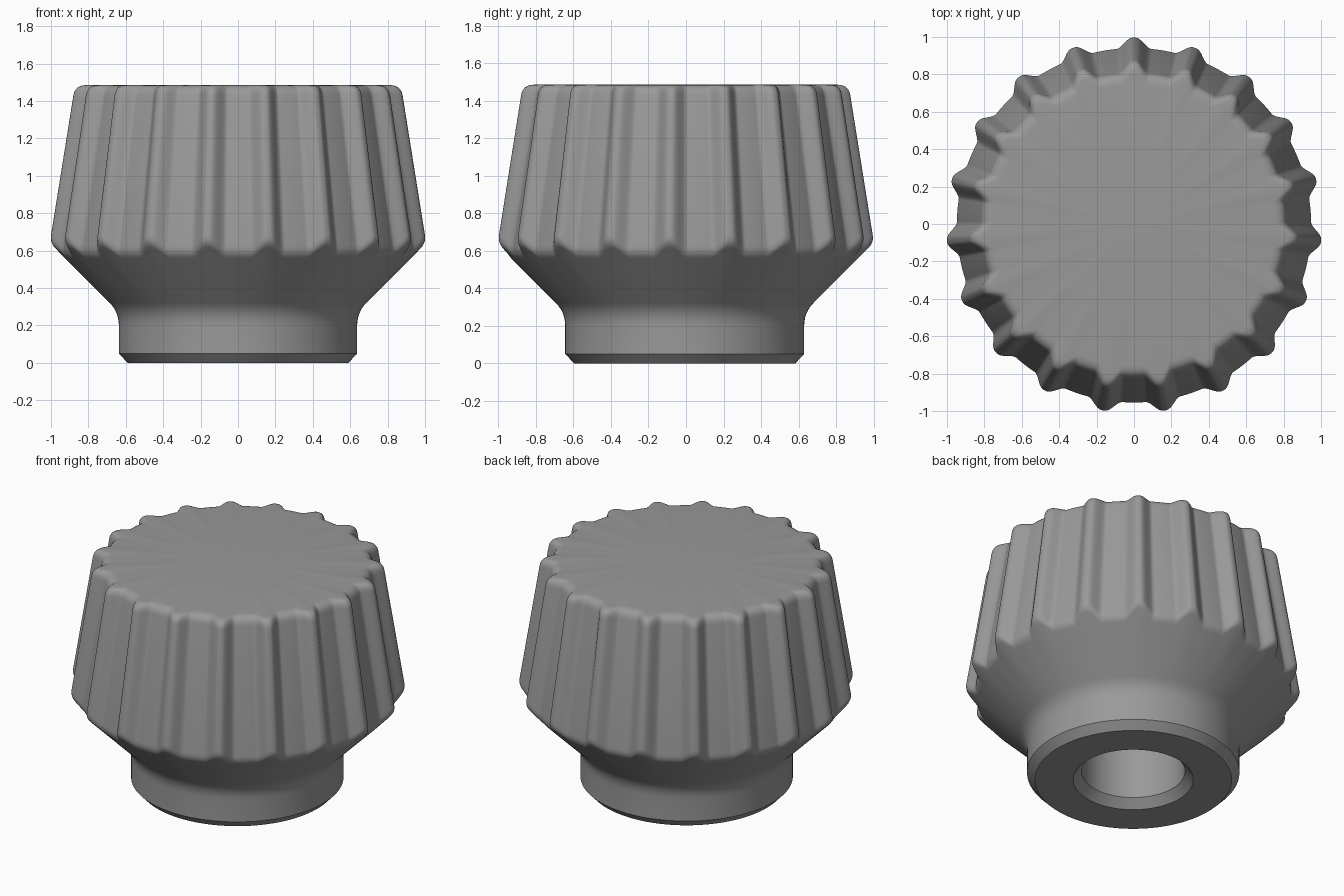
import bpy
import bmesh
from math import cos, sin, pi, radians

cube = bpy.data.objects.get("Cube")
if cube:
    bpy.data.objects.remove(cube, do_unlink=True)

RIDGES = 19
STEPS = 40          # columns per ridge
HEIGHT = 1.485
CENTRE_Y = -0.007

grey = bpy.data.materials.new("mid grey")
grey.use_nodes = True
colour = (0.32, 0.32, 0.32, 1)
grey.diffuse_color = colour
grey.node_tree.nodes["Principled BSDF"].inputs["Base Color"].default_value = colour


def rounded(a, corner, b, steps=6):
    """Soft corner from a to b in the (radius, height) plane."""
    curve = []
    for i in range(steps + 1):
        t = i / steps
        curve.append(tuple((1 - t) ** 2 * p + 2 * t * (1 - t) * q + t * t * s
                           for p, q, s in zip(a, corner, b)))
    return curve


def groove_depth(column):
    """Depth below the ridge crest: round ridge, broad shallow valley."""
    u = (column % STEPS) / STEPS
    arc = min(u, 1 - u) * 2 * pi / RIDGES
    t = min(max((arc - 0.008) / 0.092, 0), 1)
    return 0.065 * t * t * (3 - 2 * t)


def profile(depth):
    """Outline from the blind bore, around the collar, up the grip to the top."""
    bore = [(0.31, 0.9), (0.31, 0.055), (0.36, 0)]
    collar = [(0.59, 0), (0.637, 0.05)]
    flare = rounded((0.637, 0.2), (0.637, 0.272), (0.688, 0.323))
    # lower corner where the cone meets the tapered grip wall
    r = (1.1696 - depth) / 1.16
    z = r - 0.365
    shoulder = rounded((r - 0.028, z - 0.028), (r, z), (r - 0.006, z + 0.04))
    # rounded rim
    rt = r - 0.16 * (HEIGHT - z)
    rim = rounded((rt + 0.009, HEIGHT - 0.055), (rt, HEIGHT), (rt - 0.06, HEIGHT))
    return bore + collar + flare + shoulder + rim


# Knob: one turned body whose grip radius follows the ridges
bm = bmesh.new()
columns = RIDGES * STEPS
grid = []
for c in range(columns):
    angle = pi / 2 + 2 * pi * c / columns
    grid.append([bm.verts.new((r * cos(angle), r * sin(angle) + CENTRE_Y, z))
                 for r, z in profile(groove_depth(c))])
top = bm.verts.new((0, CENTRE_Y, HEIGHT))
bore_end = bm.verts.new((0, CENTRE_Y, 0.9))
for c in range(columns):
    a, b = grid[c], grid[(c + 1) % columns]
    for i in range(len(a) - 1):
        bm.faces.new((a[i], b[i], b[i + 1], a[i + 1]))
    bm.faces.new((a[-1], b[-1], top))
    bm.faces.new((b[0], a[0], bore_end))
bmesh.ops.recalc_face_normals(bm, faces=bm.faces)

mesh = bpy.data.meshes.new("fluted_knob")
bm.to_mesh(mesh)
bm.free()
mesh.materials.append(grey)
knob = bpy.data.objects.new("fluted_knob", mesh)
bpy.context.collection.objects.link(knob)

bpy.ops.object.select_all(action='DESELECT')
knob.select_set(True)
bpy.context.view_layer.objects.active = knob
bpy.ops.object.shade_smooth_by_angle(angle=radians(35))
